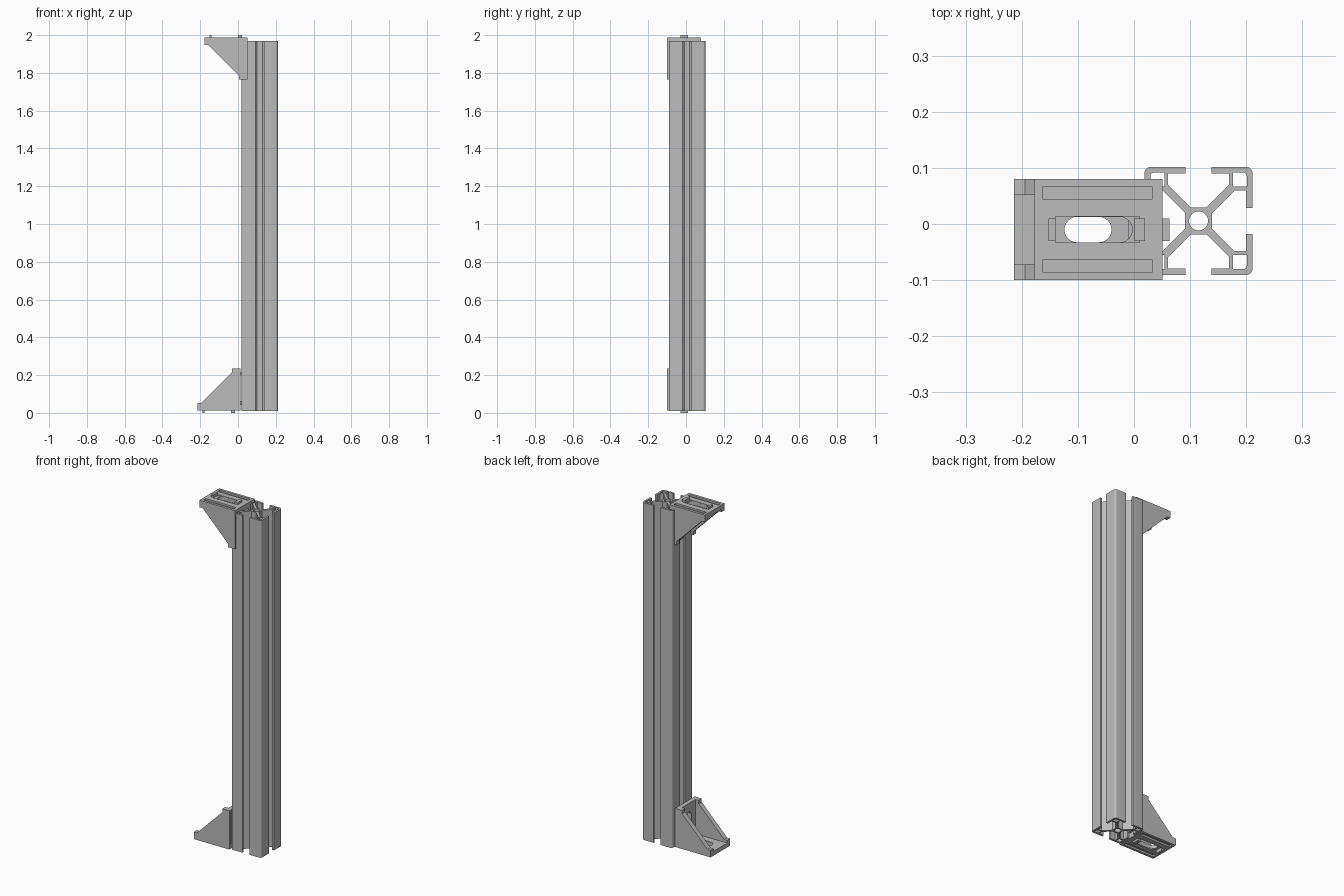
import bpy, bmesh
from math import sin, cos, pi
from mathutils import Vector

old = bpy.data.objects.get("Cube")
if old:
    bpy.data.objects.remove(old)

grey = bpy.data.materials.new("aluminium_grey")
grey.use_nodes = True
colour = (0.5, 0.5, 0.5, 1)
grey.diffuse_color = colour
grey.node_tree.nodes["Principled BSDF"].inputs["Base Color"].default_value = colour


def activate(ob):
    bpy.ops.object.select_all(action='DESELECT')
    ob.select_set(True)
    bpy.context.view_layer.objects.active = ob


def finish(ob):
    activate(ob)
    bpy.ops.object.shade_smooth_by_angle(angle=0.6)


def arc(cx, cy, r, a0, a1, n):
    return [(cx + r * cos(a0 + (a1 - a0) * i / n),
             cy + r * sin(a0 + (a1 - a0) * i / n)) for i in range(n + 1)]


# Slotted extrusion: a filled profile curve with hollow corners and a bore
HALF, LIP, SLOT = 0.0965, 0.012, 0.023
BOX, CORE, RIB, WALL = 0.054, 0.024, 0.010, 0.007


def spin(points, k):
    for _ in range(k):
        points = [(-y, x) for x, y in points]
    return points


inner = HALF - LIP
side = [(CORE, CORE - RIB), (BOX + RIB, BOX), (inner, BOX), (inner, SLOT), (HALF, SLOT)]
corner = arc(HALF - 0.012, HALF - 0.012, 0.012, 0, pi / 2, 6)
quarter = side + corner + [(y, x) for x, y in reversed(side)]
near, far = BOX + WALL, HALF - 0.0105
pocket = [(near, near), (far, near)] + arc(far - 0.006, far - 0.006, 0.006, 0, pi / 2, 4) + [(near, far)]

outlines = [[p for k in range(4) for p in spin(quarter, k)]]
outlines += [spin(pocket, k) for k in range(4)]
outlines.append(arc(0, 0, 0.017, 0, 2 * pi * 31 / 32, 31))

curve = bpy.data.curves.new("extrusion", 'CURVE')
curve.dimensions = '2D'
curve.fill_mode = 'BOTH'
BOTTOM, TOP = 0.011, 1.968
curve.extrude = (TOP - BOTTOM) / 2
for outline in outlines:
    spline = curve.splines.new('POLY')
    spline.points.add(len(outline) - 1)
    for point, (x, y) in zip(spline.points, outline):
        point.co = (x, y, 0, 1)
    spline.use_cyclic_u = True
extrusion = bpy.data.objects.new("extrusion", curve)
bpy.context.collection.objects.link(extrusion)
extrusion.location = (0.115, 0.0055, (TOP + BOTTOM) / 2)
activate(extrusion)
bpy.ops.object.convert(target='MESH')
extrusion = bpy.context.object
bm = bmesh.new()
bm.from_mesh(extrusion.data)
bmesh.ops.remove_doubles(bm, verts=bm.verts, dist=1e-5)
bmesh.ops.recalc_face_normals(bm, faces=bm.faces)
bm.to_mesh(extrusion.data)
bm.free()
extrusion.data.materials.clear()
extrusion.data.materials.append(grey)
finish(extrusion)


# Corner brackets, described as distance along a leg, across, and height off its mounting face
def prism(name, base, sweep, place):
    bm = bmesh.new()
    face = bm.faces.new([bm.verts.new(place(*p)) for p in base])
    move = Vector(place(*sweep)) - Vector(place(0, 0, 0))
    res = bmesh.ops.extrude_face_region(bm, geom=[face], use_keep_orig=True)
    bmesh.ops.translate(bm, vec=move, verts=[v for v in res["geom"] if isinstance(v, bmesh.types.BMVert)])
    bmesh.ops.recalc_face_normals(bm, faces=bm.faces)
    mesh = bpy.data.meshes.new(name)
    bm.to_mesh(mesh)
    bm.free()
    mesh.materials.append(grey)
    ob = bpy.data.objects.new(name, mesh)
    bpy.context.collection.objects.link(ob)
    return ob


def block(name, d0, d1, y0, y1, h0, h1, place):
    base = [(d0, y0, h0), (d1, y0, h0), (d1, y1, h0), (d0, y1, h0)]
    return prism(name, base, (0, 0, h1 - h0), place)


def cut(target, cutter):
    cutter.hide_render = True
    mod = target.modifiers.new("cut", 'BOOLEAN')
    mod.operation = 'DIFFERENCE'
    mod.solver = 'EXACT'
    mod.object = cutter
    activate(target)
    bpy.ops.object.modifier_apply(modifier=mod.name)
    bpy.data.objects.remove(cutter)


def bracket(name, x0, z0, up):
    def flat(d, y, h):
        return (x0 - d, y - 0.01, z0 + up * h)

    def upright(d, y, h):
        return flat(h, y, d)

    # Solid wedge, hollowed to leave two legs and two cheeks
    wedge = [(0, 0), (0.228, 0), (0.228, 0.041), (0.208, 0.041),
             (0.045, 0.204), (0.045, 0.224), (0, 0.224)]
    body = prism(name, [(d, -0.09, h) for d, h in wedge], (0, 0.18, 0), flat)
    cut(body, block("hollow", 0.025, 0.3, -0.062, 0.062, 0.025, 0.3, flat))

    for leg, place in (("flat", flat), ("upright", upright)):
        # Shallow grooves, recess and bolt slot in each leg
        for y in (-0.065, 0.065):
            cut(body, block("groove", 0.018, 0.214, y - 0.0105, y + 0.0105, -0.02, 0.01, place))
        cut(body, block("recess", 0.041, 0.191, -0.023, 0.023, -0.02, 0.006, place))
        r = 0.0228
        slot = arc(0.175 - r, 0, r, -pi / 2, pi / 2, 12) + arc(0.054 + r, 0, r, pi / 2, 3 * pi / 2, 12)
        cut(body, prism("slot", [(d, y, -0.03) for d, y in slot], (0, 0, 0.08), place))
        # Locating tabs
        for label, d0, d1 in (("inner", 0.031, 0.051), ("outer", 0.191, 0.203)):
            block(f"{name}_{leg}_{label}_tab", d0, d1, -0.02, 0.02, -0.012, 0.012, place)
    finish(body)


bracket("lower_bracket", 0.014, 0.012, 1)
bracket("upper_bracket", 0.051, 1.988, -1)
